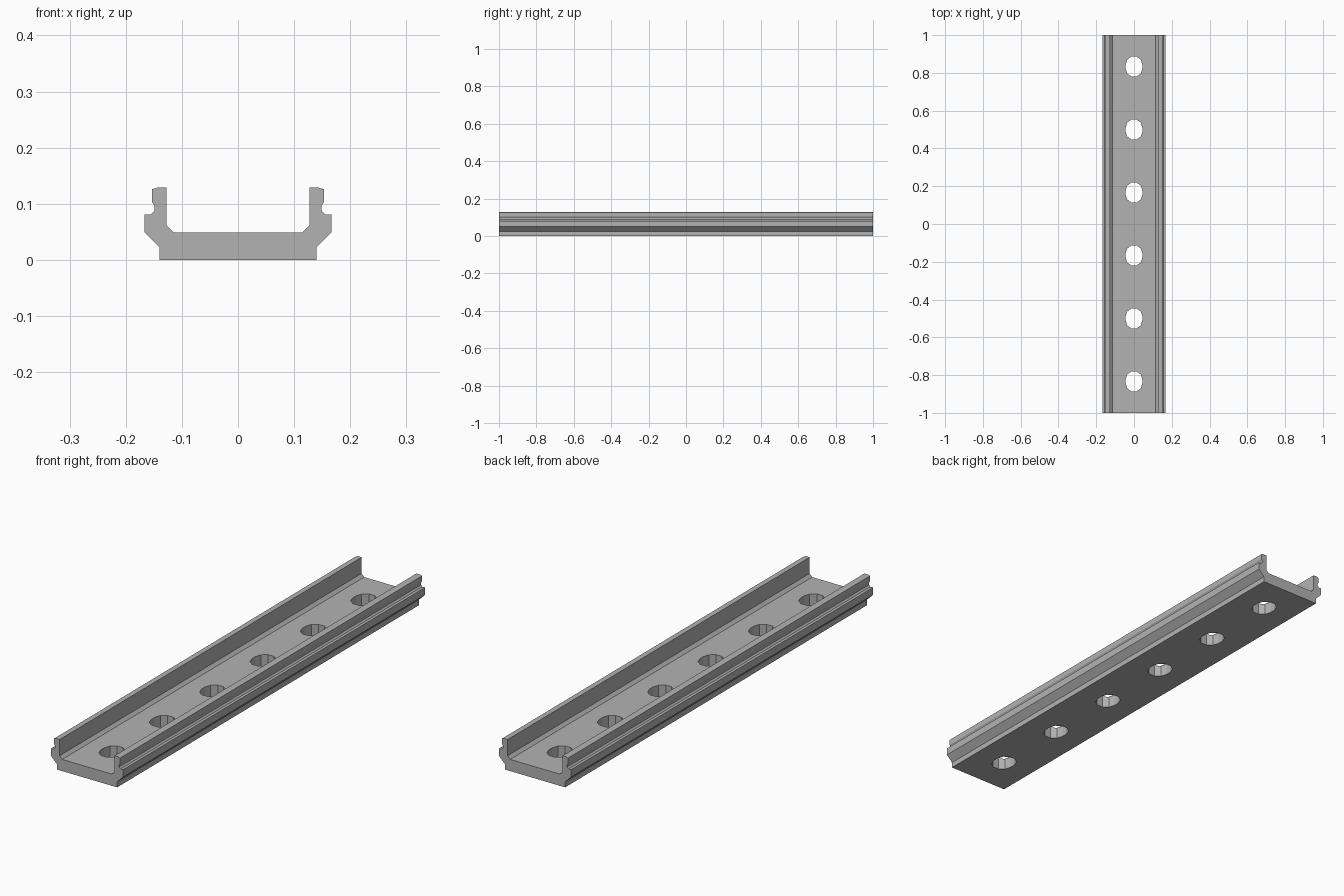
import bpy, bmesh, math

default = bpy.data.objects.get("Cube")
if default:
    bpy.data.objects.remove(default, do_unlink=True)

# Single grey metal
metal = bpy.data.materials.new("grey_metal")
metal.use_nodes = True
colour = (0.45, 0.45, 0.45, 1)
metal.diffuse_color = colour
metal.node_tree.nodes["Principled BSDF"].inputs["Base Color"].default_value = colour


def make_object(name, bm):
    bmesh.ops.recalc_face_normals(bm, faces=bm.faces)
    mesh = bpy.data.meshes.new(name)
    bm.to_mesh(mesh)
    bm.free()
    mesh.materials.append(metal)
    obj = bpy.data.objects.new(name, mesh)
    bpy.context.collection.objects.link(obj)
    return obj


def add_prism(bm, points, direction):
    """Extrude a closed outline along a direction."""
    face = bm.faces.new([bm.verts.new(p) for p in points])
    result = bmesh.ops.extrude_face_region(bm, geom=[face], use_keep_orig=True)
    verts = [v for v in result["geom"] if isinstance(v, bmesh.types.BMVert)]
    bmesh.ops.translate(bm, verts=verts, vec=direction)


# Channel: half section from the base round to the floor, mirrored in x
half = [(0.14, 0), (0.14, 0.023), (0.167, 0.05), (0.167, 0.081),
        (0.155, 0.081), (0.149, 0.088), (0.149, 0.097), (0.153, 0.103),
        (0.153, 0.126), (0.143, 0.129), (0.127, 0.129), (0.127, 0.061),
        (0.115, 0.049)]
section = half + [(-x, z) for x, z in reversed(half)]
bm = bmesh.new()
add_prism(bm, [(x, -1, z) for x, z in section], (0, 2, 0))
channel = make_object("channel_rail", bm)

# Six short slots through the floor
radius, shift, steps, count = 0.044, 0.011, 5, 6
bm = bmesh.new()
for i in range(count):
    centre = -1 + (2 * i + 1) / count
    outline = []
    for end in (0, 1):
        for k in range(steps + 1):
            a = math.pi * (end + k / steps)
            offset = shift if end == 0 else -shift
            outline.append((radius * math.cos(a),
                            centre + offset + radius * math.sin(a), -0.05))
    add_prism(bm, outline, (0, 0, 0.15))
cutter = make_object("slot_cutter", bm)
cutter.hide_render = True

# Cut the slots, then discard the cutter
cut = channel.modifiers.new("slots", "BOOLEAN")
cut.operation = "DIFFERENCE"
cut.solver = "EXACT"
cut.object = cutter
bpy.context.view_layer.objects.active = channel
channel.select_set(True)
bpy.ops.object.modifier_apply(modifier=cut.name)
bpy.data.objects.remove(cutter, do_unlink=True)
